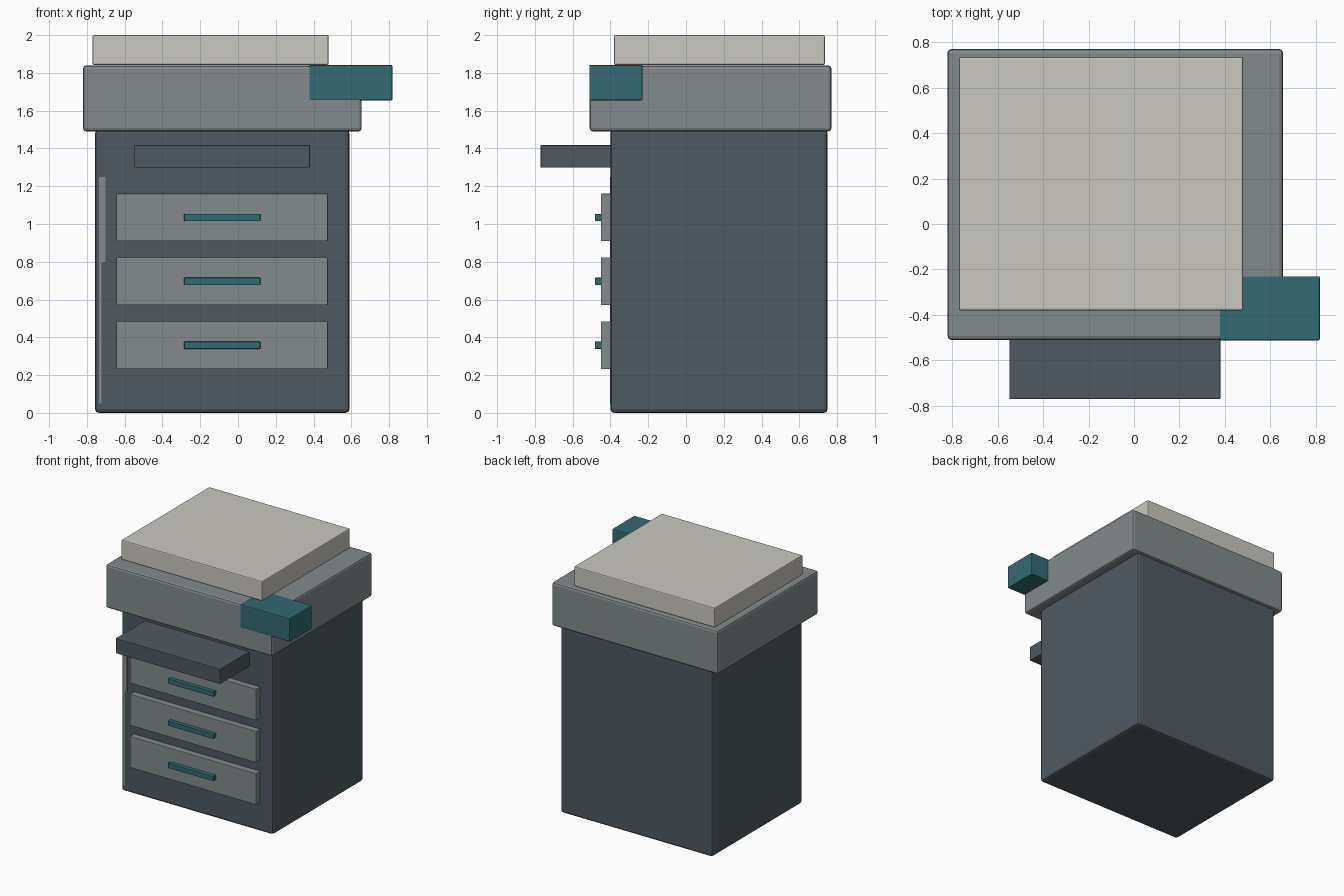
import bpy
import bmesh

if "Cube" in bpy.data.objects:
    bpy.data.objects.remove(bpy.data.objects["Cube"])


def material(name, color):
    m = bpy.data.materials.new(name)
    m.diffuse_color = (*color, 1)
    m.use_nodes = True
    m.node_tree.nodes["Principled BSDF"].inputs["Base Color"].default_value = m.diffuse_color
    return m


slate = material("dark slate", (0.078, 0.102, 0.122))
grey = material("mid grey", (0.227, 0.258, 0.262))
cream = material("warm white", (0.59, 0.578, 0.533))
teal = material("teal", (0.032, 0.147, 0.165))


def box(name, x, y, z, mat, bevel=0.0):
    """Box from (min, max) pairs on each axis, with chamfered edges."""
    bm = bmesh.new()
    bmesh.ops.create_cube(bm, size=1)
    for v in bm.verts:
        v.co = [r[0] if c < 0 else r[1] for c, r in zip(v.co, (x, y, z))]
    if bevel:
        bmesh.ops.bevel(bm, geom=bm.edges[:], offset=bevel, segments=2,
                        profile=0.5, affect='EDGES')
    bmesh.ops.recalc_face_normals(bm, faces=bm.faces[:])
    me = bpy.data.meshes.new(name)
    bm.to_mesh(me)
    bm.free()
    me.materials.append(mat)
    ob = bpy.data.objects.new(name, me)
    bpy.context.collection.objects.link(ob)
    return ob


# Cabinet, scanner deck and lid
box("cabinet", (-0.757, 0.59), (-0.40, 0.75), (0, 1.50), slate, 0.02)
box("scanner_deck", (-0.82, 0.655), (-0.51, 0.77), (1.49, 1.84), grey, 0.017)
box("lid", (-0.77, 0.48), (-0.38, 0.735), (1.842, 2.0), cream, 0.008)

# Control panel overlapping the right front corner of the deck
box("control_panel", (0.377, 0.817), (-0.512, -0.23), (1.655, 1.842), teal, 0.006)

# Output tray
box("output_tray", (-0.548, 0.38), (-0.77, -0.39), (1.298, 1.418), slate, 0.004)

# Paper drawers with handles
for i in range(3):
    z = 0.358 + 0.3385 * i
    box(f"drawer_{i + 1}", (-0.645, 0.476), (-0.45, -0.39),
        (z - 0.126, z + 0.126), grey, 0.004)
    box(f"handle_{i + 1}", (-0.285, 0.118), (-0.482, -0.445),
        (z - 0.019, z + 0.019), teal, 0.002)

# Cable strip barely emerging from the left of the cabinet front
box("cable_strip_upper", (-0.737, -0.702), (-0.403, -0.396), (0.80, 1.25), grey)
box("cable_strip_lower", (-0.737, -0.722), (-0.402, -0.396), (0.05, 0.80), grey)
